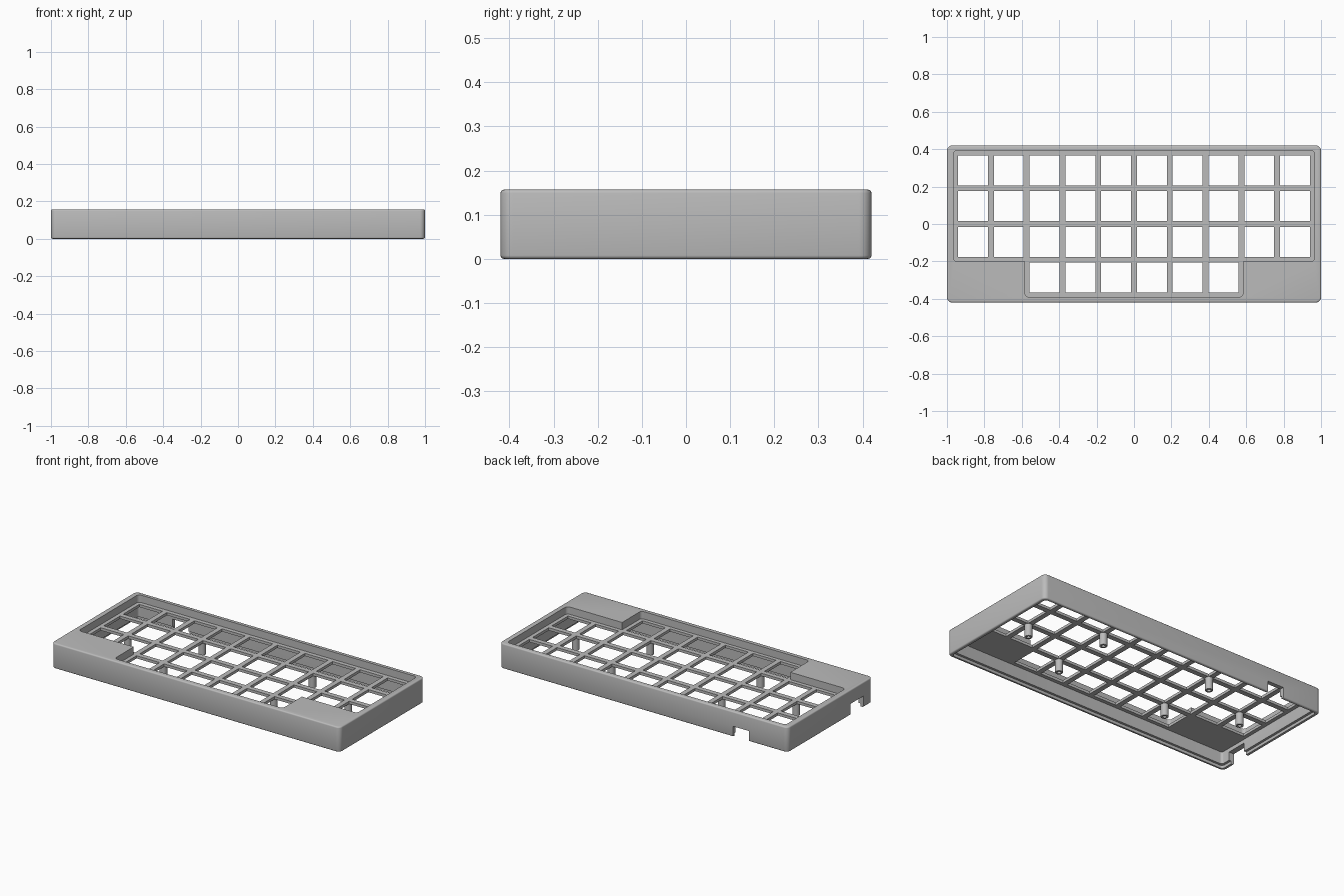
import bpy, bmesh

cube = bpy.data.objects.get("Cube")
if cube:
    bpy.data.objects.remove(cube, do_unlink=True)

HALF_X, HALF_Y, TOP = 1.0, 0.42, 0.157
PLATE_LOW, PLATE_TOP = 0.094, 0.111
PITCH, HOLE = 0.1913, 0.16

grey = bpy.data.materials.new("light_grey_plastic")
grey.use_nodes = True
grey.diffuse_color = (0.5, 0.5, 0.5, 1)
grey.node_tree.nodes["Principled BSDF"].inputs["Base Color"].default_value = (0.5, 0.5, 0.5, 1)


def finish(bm, name):
    bmesh.ops.recalc_face_normals(bm, faces=bm.faces)
    mesh = bpy.data.meshes.new(name)
    bm.to_mesh(mesh)
    bm.free()
    mesh.materials.append(grey)
    obj = bpy.data.objects.new(name, mesh)
    bpy.context.collection.objects.link(obj)
    return obj


def prism(name, outline, z0, z1, radius=0.0, sharp=(), edge=0.0):
    """Extrude an outline, round its upright corners, then soften top and bottom."""
    bm = bmesh.new()
    face = bm.faces.new([bm.verts.new((x, y, z0)) for x, y in outline])
    grown = bmesh.ops.extrude_face_region(bm, geom=[face])["geom"]
    for v in grown:
        if isinstance(v, bmesh.types.BMVert):
            v.co.z = z1
    if radius:
        upright = [e for e in bm.edges
                   if abs(e.verts[0].co.z - e.verts[1].co.z) > 1e-5
                   and not any((e.verts[0].co.xy - bmesh_point(p)).length < 1e-4 for p in sharp)]
        bmesh.ops.bevel(bm, geom=upright, offset=radius, segments=6, profile=0.5, affect='EDGES')
    if edge:
        rims = [e for e in bm.edges if abs(e.verts[0].co.z - e.verts[1].co.z) < 1e-5]
        bmesh.ops.bevel(bm, geom=rims, offset=edge, segments=3, profile=0.5, affect='EDGES')
    return finish(bm, name)


def bmesh_point(p):
    from mathutils import Vector
    return Vector(p)


def rect(x0, x1, y0, y1):
    return [(x0, y0), (x1, y0), (x1, y1), (x0, y1)]


def cut(target, cutter):
    cutter.hide_render = True
    mod = target.modifiers.new("cut", 'BOOLEAN')
    mod.operation = 'DIFFERENCE'
    mod.solver = 'EXACT'
    mod.object = cutter
    bpy.context.view_layer.objects.active = target
    bpy.ops.object.modifier_apply(modifier=mod.name)
    bpy.data.objects.remove(cutter, do_unlink=True)


# Outer shell
case = prism("keyboard_case", rect(-HALF_X, HALF_X, -HALF_Y, HALF_Y), 0, TOP, 0.028, edge=0.008)

# T-shaped key well in the top
wide, narrow, back, step, front = 0.965, 0.583, 0.393, -0.2, -0.39
well = [(-narrow, front), (narrow, front), (narrow, step), (wide, step),
        (wide, back), (-wide, back), (-wide, step), (-narrow, step)]
cut(case, prism("well_cutter", well, PLATE_TOP, 0.3, 0.02,
                sharp=[(narrow, step), (-narrow, step)]))

# Hollow underside and the stepped lip around its opening
cut(case, prism("cavity_cutter", rect(-wide, wide, front, back), -0.1, PLATE_LOW, 0.015))
cut(case, prism("lip_cutter", rect(-0.98, 0.98, -0.404, 0.404), -0.1, 0.018, 0.018))

# Key openings: three full rows and a short front row
bm = bmesh.new()
for row in range(4):
    for col in range(10):
        if row == 0 and not 2 <= col <= 7:
            continue
        made = bmesh.ops.create_cube(bm, size=HOLE)["verts"]
        bmesh.ops.translate(bm, verts=made,
                            vec=((col - 4.5) * PITCH, (row - 1.5) * PITCH, 0.1))
cut(case, finish(bm, "key_cutter"))

# Cable notches in the back wall and the right wall
cut(case, prism("back_notch_cutter", rect(-0.73, -0.62, 0.35, 0.5), -0.1, 0.065))
cut(case, prism("side_notch_cutter", rect(-1.1, -0.93, -0.33, -0.2), -0.1, 0.07))


# Hollow screw posts below the plate crossings
def screw_post(name, x, y):
    bm = bmesh.new()
    low, high, outer, inner, sides = 0.018, PLATE_LOW + 0.005, 0.022, 0.011, 24
    rings = []
    for r, z in ((inner, high), (inner, low), (outer, low), (outer, high)):
        ring = bmesh.ops.create_circle(bm, radius=r, segments=sides)["verts"]
        bmesh.ops.translate(bm, verts=ring, vec=(x, y, z))
        rings.append(ring)
    for a, b in zip(rings, rings[1:] + rings[:1]):
        for i in range(sides):
            j = (i + 1) % sides
            bm.faces.new((a[i], a[j], b[j], b[i]))
    return finish(bm, name)


parts = [case]
for side, sx in (("left", 1), ("right", -1)):
    for place, col, row in (("outer", 4, 0), ("back", 2, 1), ("front", 2, -1)):
        parts.append(screw_post(f"{side}_{place}_post", sx * col * PITCH, row * PITCH))

# Smooth rounded corners, crisp edges
bpy.ops.object.select_all(action='DESELECT')
for part in parts:
    part.select_set(True)
bpy.context.view_layer.objects.active = case
bpy.ops.object.shade_smooth_by_angle(angle=0.6)
